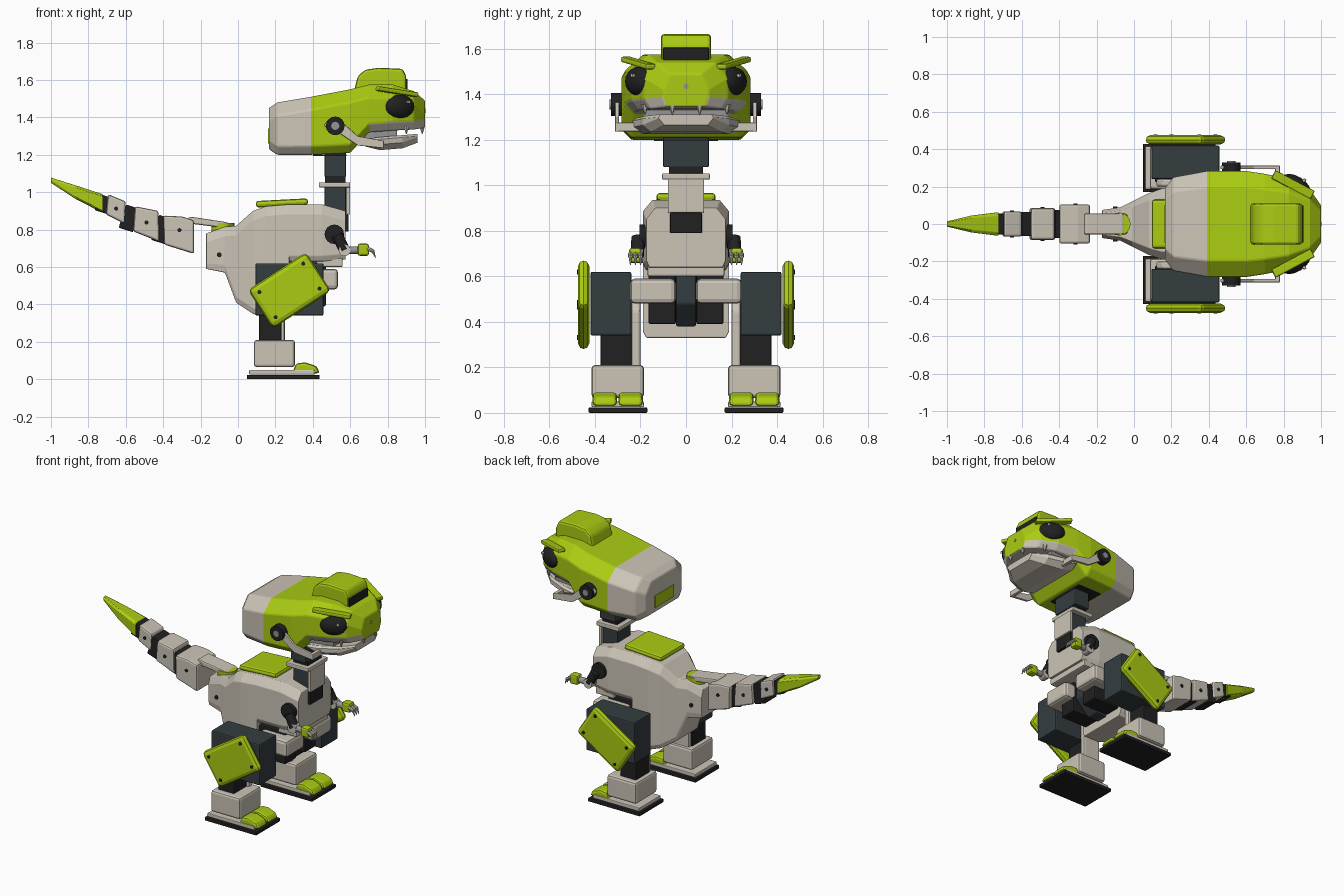
import bpy, bmesh, math
from mathutils import Vector

cube = bpy.data.objects.get("Cube")
if cube:
    bpy.data.objects.remove(cube, do_unlink=True)


def material(name, r, g, b):
    m = bpy.data.materials.new(name)
    m.use_nodes = True
    m.diffuse_color = (r, g, b, 1)
    node = next(n for n in m.node_tree.nodes if n.type == 'BSDF_PRINCIPLED')
    node.inputs["Base Color"].default_value = (r, g, b, 1)
    return m


green = material("lime green", .40, .60, .006)
white = material("warm white", .60, .55, .47)
black = material("soft black", .015, .015, .016)
slate = material("dark slate", .035, .047, .051)
steel = material("steel grey", .30, .30, .31)


def finish(name, bm, mat, bevel=0, smooth=False):
    """Turn a bmesh into a named object with optional rounded edges."""
    bmesh.ops.recalc_face_normals(bm, faces=bm.faces)
    mesh = bpy.data.meshes.new(name)
    bm.to_mesh(mesh)
    bm.free()
    mesh.materials.append(mat)
    ob = bpy.data.objects.new(name, mesh)
    bpy.context.collection.objects.link(ob)
    if bevel:
        mod = ob.modifiers.new("rounded edges", 'BEVEL')
        mod.width, mod.segments = bevel, 2
        mod.limit_method, mod.angle_limit = 'ANGLE', math.radians(25)
    if smooth:
        bpy.ops.object.select_all(action='DESELECT')
        ob.select_set(True)
        bpy.context.view_layer.objects.active = ob
        bpy.ops.object.shade_smooth_by_angle(angle=math.radians(40))
    return ob


def box(name, x, y, z, mat, bevel=.008, turn=(0, 0, 0)):
    """Box from (low, high) ranges, turned in degrees about its centre."""
    bm = bmesh.new()
    bmesh.ops.create_cube(bm, size=1)
    bmesh.ops.scale(bm, verts=bm.verts, vec=[abs(r[1] - r[0]) for r in (x, y, z)])
    ob = finish(name, bm, mat, bevel)
    ob.location = [sum(r) / 2 for r in (x, y, z)]
    ob.rotation_euler = [math.radians(a) for a in turn]
    return ob


def prism(name, outline, y, mat, bevel=.008):
    """Side outline (x, z) stretched across a y range."""
    bm = bmesh.new()
    base = bm.faces.new([bm.verts.new((px, y[0], pz)) for px, pz in outline])
    made = bmesh.ops.extrude_face_region(bm, geom=[base])["geom"]
    moved = [v for v in made if isinstance(v, bmesh.types.BMVert)]
    bmesh.ops.translate(bm, verts=moved, vec=(0, y[1] - y[0], 0))
    return finish(name, bm, mat, bevel)


def rod(name, start, end, r, mat, r_end=None, sides=16):
    """Cylinder or cone between two points."""
    bm = bmesh.new()
    a, b = Vector(start), Vector(end)
    bmesh.ops.create_cone(bm, cap_ends=True, segments=sides, radius1=r,
                          radius2=r if r_end is None else r_end, depth=(b - a).length)
    ob = finish(name, bm, mat, smooth=sides > 8)
    ob.location = (a + b) / 2
    ob.rotation_euler = (b - a).to_track_quat('Z', 'Y').to_euler()
    return ob


def loft(name, stations, mat, low, high, cut, bevel=.008):
    """Skin chamfered sections (x, half width, bottom, top) along x."""
    bm = bmesh.new()
    rings = []
    for x, w, zb, zt in stations:
        half = [(w * low, zb), (w, zb + cut[0]), (w, zt - cut[1]), (w * high, zt)]
        ring = half + [(-y, z) for y, z in reversed(half)]
        rings.append([bm.verts.new((x, y, z)) for y, z in ring])
    for a, b in zip(rings, rings[1:]):
        for i in range(8):
            j = (i + 1) % 8
            bm.faces.new((a[i], a[j], b[j], b[i]))
    bm.faces.new(rings[0])
    bm.faces.new(rings[-1])
    return finish(name, bm, mat, bevel)


# Head shell: white back, green face, white upper lip
head = loft("head", [(.165, .19, 1.23, 1.45), (.21, .25, 1.2, 1.48), (.39, .283, 1.2, 1.51),
                     (.6, .283, 1.21, 1.55), (.7, .268, 1.32, 1.575), (.83, .24, 1.33, 1.575),
                     (.94, .185, 1.335, 1.54), (1, .1, 1.345, 1.49)],
            green, .85, .7, (.045, .07))
head.data.materials.append(white)
for f in head.data.polygons:
    f.material_index = int(f.center.x < .38 or (f.center.x > .72 and f.center.z < 1.37))
box("neck_opening", (.4, .58), (-.14, .14), (1.194, 1.202), black, 0)
box("head_back_patch", (.16, .168), (-.1, .1), (1.26, 1.34), green, 0)

# Crest on the brow with a dark front
prism("crest", [(.62, 1.54), (.64, 1.62), (.68, 1.655), (.75, 1.665), (.88, 1.66), (.9, 1.62),
                (.9, 1.54)], (-.11, .11), green, .015)
box("crest_front", (.89, .906), (-.1, .1), (1.52, 1.605), black, .003)
rod("nostril_stud", (.98, 0, 1.435), (1.002, 0, 1.435), .012, steel)

# Lower jaw
loft("lower_jaw", [(.68, .24, 1.245, 1.285), (.76, .235, 1.225, 1.295), (.88, .19, 1.235, 1.305),
                   (.96, .12, 1.265, 1.312)], white, .8, .93, (.03, .012))
box("mouth_inside", (.66, .85), (-.19, .19), (1.27, 1.345), steel, .004)

for s in (-1, 1):
    side = "left" if s > 0 else "right"

    def name(part):
        return side + "_" + part

    def at(a, b):
        return (s * a, s * b)

    # Eyes, brows, teeth and jaw hinges
    bm = bmesh.new()
    bmesh.ops.create_uvsphere(bm, u_segments=16, v_segments=10, radius=1)
    eye = finish(name("eye"), bm, black, smooth=True)
    eye.scale = (.088, .05, .064)
    eye.location = (.865, s * .205, 1.457)
    eye.rotation_euler.z = -s * math.radians(32)
    rod(name("eye_glint"), (.905, s * .225, 1.48), (.915, s * .24, 1.483), .008, white)
    box(name("brow"), (.73, .97), at(.185, .235), (1.525, 1.55), green, .008, (0, 8, -s * 28))
    for x, y in ((.985, .06), (.9, .18)):
        rod(name("tooth"), (x, s * y, 1.355), (x, s * y, 1.31), .018, white, .002, 6)
    rod(name("jaw_hinge"), (.52, s * .26, 1.355), (.52, s * .33, 1.355), .05, black)
    rod(name("hinge_bolt"), (.52, s * .33, 1.355), (.52, s * .337, 1.355), .022, steel)
    prism(name("jaw_arm"), [(.46, 1.36), (.49, 1.395), (.55, 1.38), (.64, 1.3), (.78, 1.275),
                            (.78, 1.235), (.64, 1.25), (.55, 1.31), (.49, 1.32)],
          at(.294, .312), white, .004)
    box(name("jaw_link"), (.755, .78), at(.2, .312), (1.237, 1.275), white, .004)

    # Arms
    rod(name("shoulder"), (.515, s * .15, .775), (.515, s * .205, .775), .052, black)
    rod(name("upper_arm"), (.53, s * .21, .77), (.57, s * .215, .69), .03, black)
    rod(name("elbow"), (.57, s * .19, .69), (.57, s * .24, .69), .032, white)
    rod(name("forearm"), (.57, s * .215, .69), (.66, s * .22, .69), .02, steel)
    box(name("hand"), (.64, .7), at(.195, .25), (.66, .725), green, .012)
    for y in (.2, .222, .244):
        rod(name("finger"), (.69, s * y, .7), (.722, s * y, .685), .01, white, None, 8)
        rod(name("claw"), (.72, s * y, .688), (.735, s * y, .65), .009, white, .002, 8)

    # Hips and thighs
    box(name("hip_motor"), (.24, .47), at(.045, .165), (.39, .61), black)
    box(name("hip_bracket"), (.3, .535), at(.045, .245), (.48, .59), white, .02)
    box(name("thigh"), (.093, .457), at(.24, .42), (.34, .62), slate)
    armor = box(name("thigh_armor"), (.09, .46), at(.425, .475), (.352, .598), green, .025, (0, -33, 0))
    for u in (-.14, .14):
        for v in (-.08, .08):
            c, d = math.cos(math.radians(33)), math.sin(math.radians(33))
            x, z = .275 + u * c - v * d, .475 + u * d + v * c
            rod(name("armor_bolt"), (x, s * .46, z), (x, s * .479, z), .011, black, None, 10)

    # Shins and feet
    box(name("shin_motor"), (.113, .232), at(.225, .375), (.2, .36), black, .005)
    prism(name("shin_bracket"), [(.12, .18), (.12, .45), (.15, .49), (.22, .49), (.25, .45), (.25, .18)],
          at(.2, .24), white, .01)
    box(name("ankle"), (.085, .305), at(.185, .415), (.065, .21), white, .015)
    box(name("foot_plate"), (.06, .41), at(.185, .415), (.025, .05), white, .005)
    box(name("sole"), (.048, .436), at(.17, .428), (0, .024), black, .005)
    for y in (.243, .357):
        prism(name("toe"), [(.29, .03), (.31, .085), (.36, .09), (.42, .07), (.438, .032)],
              at(y - .053, y + .053), green, .015)

# Torso: tapered rear, deep belly, raised chest
loft("torso", [(-.17, .075, .59, .78), (-.07, .09, .57, .815), (-.01, .12, .41, .82),
               (.08, .165, .35, .9), (.15, .19, .33, .925), (.27, .19, .33, .935),
               (.275, .19, .63, .935), (.45, .19, .63, .935), (.575, .175, .64, .9)],
     white, .92, .78, (.03, .05))
prism("pelvis_core", [(.22, .38), (.22, .64), (.45, .64), (.45, .48), (.35, .38)], (-.044, .044), slate)
box("back_plate", (.095, .375), (-.13, .13), (.925, .96), green, .015, (0, -3, 0))
box("chest_bar", (.42, .56), (-.17, .17), (.6, .65), white)
for s in (-1, 1):
    rod("torso_bolt", (-.1, s * .075, .665), (-.1, s * .093, .665), .013, black)

# Neck
box("upper_neck", (.463, .577), (-.1, .1), (1.08, 1.23), slate, .005)
box("neck_joint", (.465, .575), (-.075, .075), (1.04, 1.09), black, .004)
box("neck_collar", (.432, .6), (-.105, .105), (1.025, 1.053), white, .006)
box("lower_neck", (.463, .577), (-.07, .07), (.79, 1.03), slate, .005)
box("neck_front_plate", (.578, .6), (-.08, .08), (.88, 1.03), white, .005)
box("neck_base", (.5, .592), (-.07, .07), (.79, .88), black, .005)

# Tail: link, three blocks with dark joints, pointed tip
prism("tail_link", [(-.28, .835), (-.26, .87), (-.06, .84), (-.03, .815), (-.08, .81)],
      (-.055, .055), white, .008)
rod("tail_pivot", (-.08, 0, .79), (-.08, 0, .835), .062, green)
blocks = [([(-.235, .67), (-.235, .85), (-.3, .87), (-.4, .875), (-.395, .72)], .105),
          ([(-.42, .735), (-.425, .9), (-.55, .925), (-.56, .79)], .085),
          ([(-.605, .83), (-.6, .95), (-.695, .99), (-.705, .88)], .068)]
for outline, w in blocks:
    prism("tail_block", outline, (-w, w), white, .012)
    cx = sum(p[0] for p in outline) / len(outline)
    cz = sum(p[1] for p in outline) / len(outline)
    for s in (-1, 1):
        rod("tail_bolt", (cx, s * (w - .01), cz), (cx, s * (w + .005), cz), .011, black)
for x, z, h, w in ((-.405, .8, .07, .075), (-.58, .86, .065, .065), (-.715, .935, .045, .055)):
    box("tail_joint", (x - .04, x + .04), (-w, w), (z - h, z + h), black, .005, (0, 18, 0))
loft("tail_tip", [(-.725, .063, .89, .99), (-.87, .045, .965, 1.037), (-1, .014, 1.05, 1.078)],
     green, .7, .7, (.012, .012), .006)
